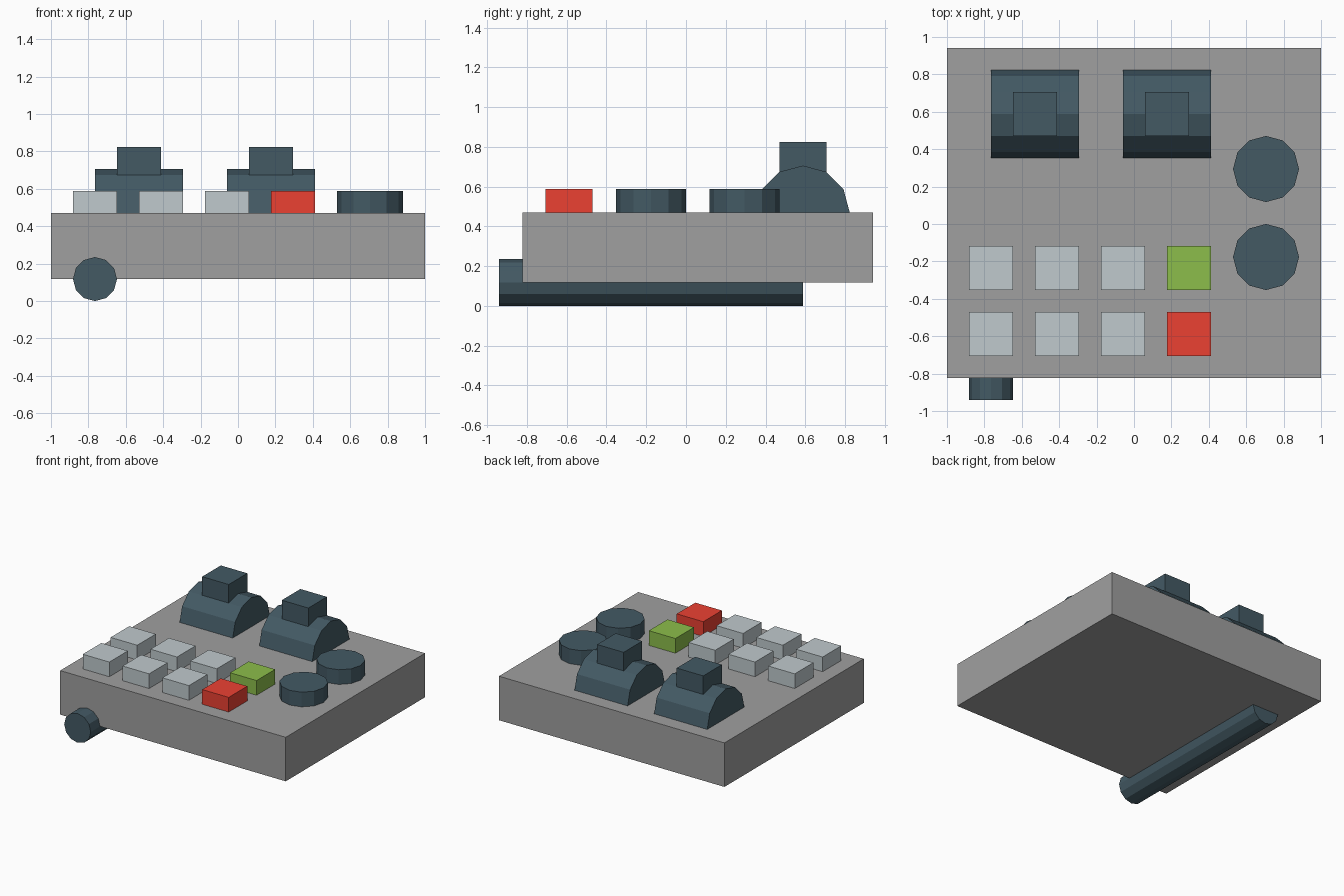
import bpy
from math import pi

if "Cube" in bpy.data.objects:
    bpy.data.objects.remove(bpy.data.objects["Cube"])

U = 2 / 17  # model grid unit


def material(name, rgb):
    m = bpy.data.materials.new(name)
    m.diffuse_color = (*[(c / 255) ** 2.2 for c in rgb], 1)
    m.use_nodes = True
    m.node_tree.nodes["Principled BSDF"].inputs["Base Color"].default_value = m.diffuse_color
    return m


CASE = material("case_grey", (158, 158, 158))
DARK = material("dark_slate", (69, 90, 100))
PALE = material("pale_grey", (190, 200, 204))
RED = material("red", (235, 67, 54))
GREEN = material("green", (139, 188, 76))


def finish(name, mat):
    o = bpy.context.object
    bpy.ops.object.transform_apply(location=False, rotation=True, scale=True)
    o.name = o.data.name = name
    o.data.materials.append(mat)
    return o


def box(name, centre, size, mat):
    bpy.ops.mesh.primitive_cube_add(size=1, location=[c * U for c in centre])
    bpy.context.object.scale = [s * U for s in size]
    return finish(name, mat)


def cylinder(name, centre, radius, length, mat, rotation=(0, 0, 0)):
    bpy.ops.mesh.primitive_cylinder_add(
        vertices=12, radius=radius * U, depth=length * U,
        location=[c * U for c in centre], rotation=rotation)
    return finish(name, mat)


# Console body
box("console_body", (0, 0.5, 2.5), (17, 15, 3), CASE)

# Rod running under the left side
cylinder("under_rod", (-6.5, -1.5, 1), 1, 13, DARK, (pi / 2, 0, 0))

# Lever drums with square handles
for i, x in enumerate((-4.5, 1.5), 1):
    cylinder(f"lever_drum_{i}", (x, 5, 4), 2, 4, DARK, (0, pi / 2, 0))
    box(f"lever_handle_{i}", (x, 5, 6), (2, 2, 2), DARK)

# Round knobs
for i, y in enumerate((2.5, -1.5), 1):
    cylinder(f"knob_{i}", (6, y, 4.5), 1.5, 1, DARK)

# Two rows of square buttons, the last of each coloured
for row, (y, accent) in enumerate(((-2, GREEN), (-5, RED)), 1):
    for col in range(4):
        box(f"button_{row}_{col + 1}", (-6.5 + 3 * col, y, 4.5), (2, 2, 1),
            accent if col == 3 else PALE)
